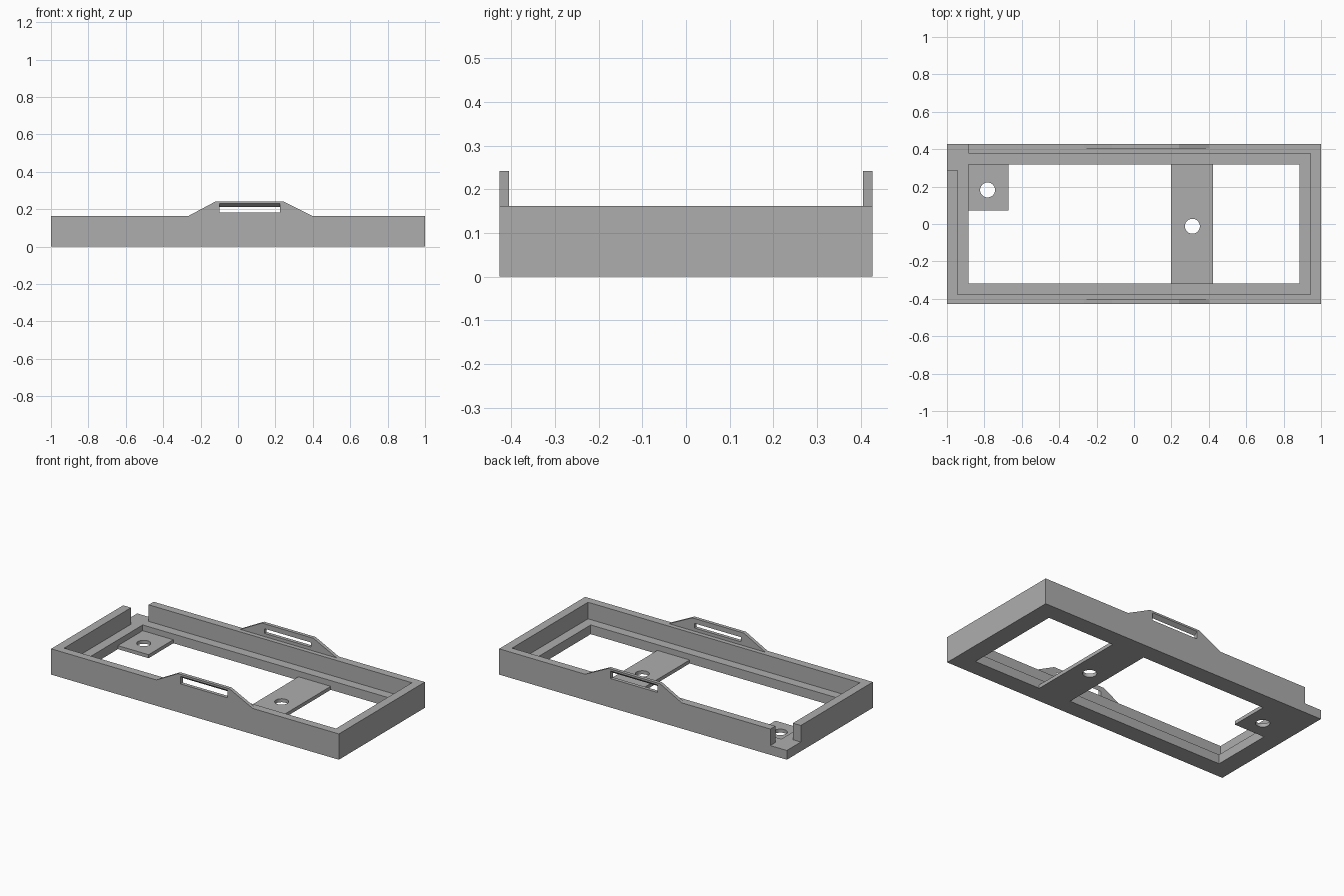
import bpy, bmesh
from mathutils import Vector

cube = bpy.data.objects.get("Cube")
if cube:
    bpy.data.objects.remove(cube, do_unlink=True)

grey = bpy.data.materials.new("mid grey")
grey.use_nodes = True
COLOR = (0.42, 0.42, 0.42, 1)
grey.diffuse_color = COLOR
grey.node_tree.nodes["Principled BSDF"].inputs["Base Color"].default_value = COLOR

# Main dimensions
X, Y, H = 1.0, 0.427, 0.162              # outer half sizes and rim height
RX, RY, LEDGE = 0.945, 0.377, 0.058      # recess half sizes and ledge height
OX, OY = 0.885, 0.318                    # opening half sizes
PAD, TAB, TOP = 0.022, 0.022, 0.242      # pad and tab thickness, tab top


def prism(name, points, offset):
    """Extrude a flat outline along an offset."""
    bm = bmesh.new()
    face = bm.faces.new([bm.verts.new(p) for p in points])
    new = bmesh.ops.extrude_face_region(bm, geom=[face])["geom"]
    verts = [v for v in new if isinstance(v, bmesh.types.BMVert)]
    bmesh.ops.translate(bm, verts=verts, vec=Vector(offset))
    bmesh.ops.recalc_face_normals(bm, faces=bm.faces)
    mesh = bpy.data.meshes.new(name)
    bm.to_mesh(mesh)
    bm.free()
    mesh.materials.append(grey)
    obj = bpy.data.objects.new(name, mesh)
    bpy.context.collection.objects.link(obj)
    return obj


def box(name, x0, x1, y0, y1, z0, z1):
    outline = [(x0, y0, z0), (x1, y0, z0), (x1, y1, z0), (x0, y1, z0)]
    return prism(name, outline, (0, 0, z1 - z0))


def cut(obj, cutter):
    """Subtract the cutter from the object, then remove the cutter."""
    cutter.hide_render = True
    mod = obj.modifiers.new("cut", "BOOLEAN")
    mod.operation = "DIFFERENCE"
    mod.solver = "EXACT"
    mod.object = cutter
    bpy.context.view_layer.objects.active = obj
    bpy.ops.object.modifier_apply(modifier=mod.name)
    bpy.data.objects.remove(cutter, do_unlink=True)


def drill(obj, x, y, radius=0.04):
    bpy.ops.mesh.primitive_cylinder_add(vertices=40, radius=radius, depth=1, location=(x, y, 0))
    cut(obj, bpy.context.object)


# Rectangular frame with stepped ledge, open middle and one notched corner
frame = box("frame", -X, X, -Y, Y, 0, H)
cut(frame, box("recess_cutter", -RX, RX, -RY, RY, LEDGE, 1))
cut(frame, box("opening_cutter", -OX, OX, -OY, OY, -1, 1))
cut(frame, box("notch_cutter", -2, -OX, 0.288, 1, LEDGE, 1))

# Thin mounting plates with screw holes
corner_pad = box("corner_pad", -OX, -0.672, 0.072, OY, 0, PAD)
drill(corner_pad, -0.783, 0.182)
cross_bar = box("cross_bar", 0.197, 0.422, -OY, OY, 0, PAD)
drill(cross_bar, 0.312, -0.012)

# Raised strap tabs on both long walls, slot roof sloping down inwards
for name, side in (("front_tab", -1), ("back_tab", 1)):
    outer, inner = side * Y, side * (Y - TAB)
    profile = [(-0.268, H), (0.402, H), (0.24, TOP), (-0.118, TOP)]
    tab = prism(name, [(x, outer, z) for x, z in profile], (0, inner - outer, 0))
    slot = [(outer + side * TAB, 0.182), (inner - side * TAB, 0.182),
            (inner - side * TAB, 0.192), (outer + side * TAB, 0.249)]
    cut(tab, prism("slot_cutter", [(-0.1, y, z) for y, z in slot], (0.325, 0, 0)))
